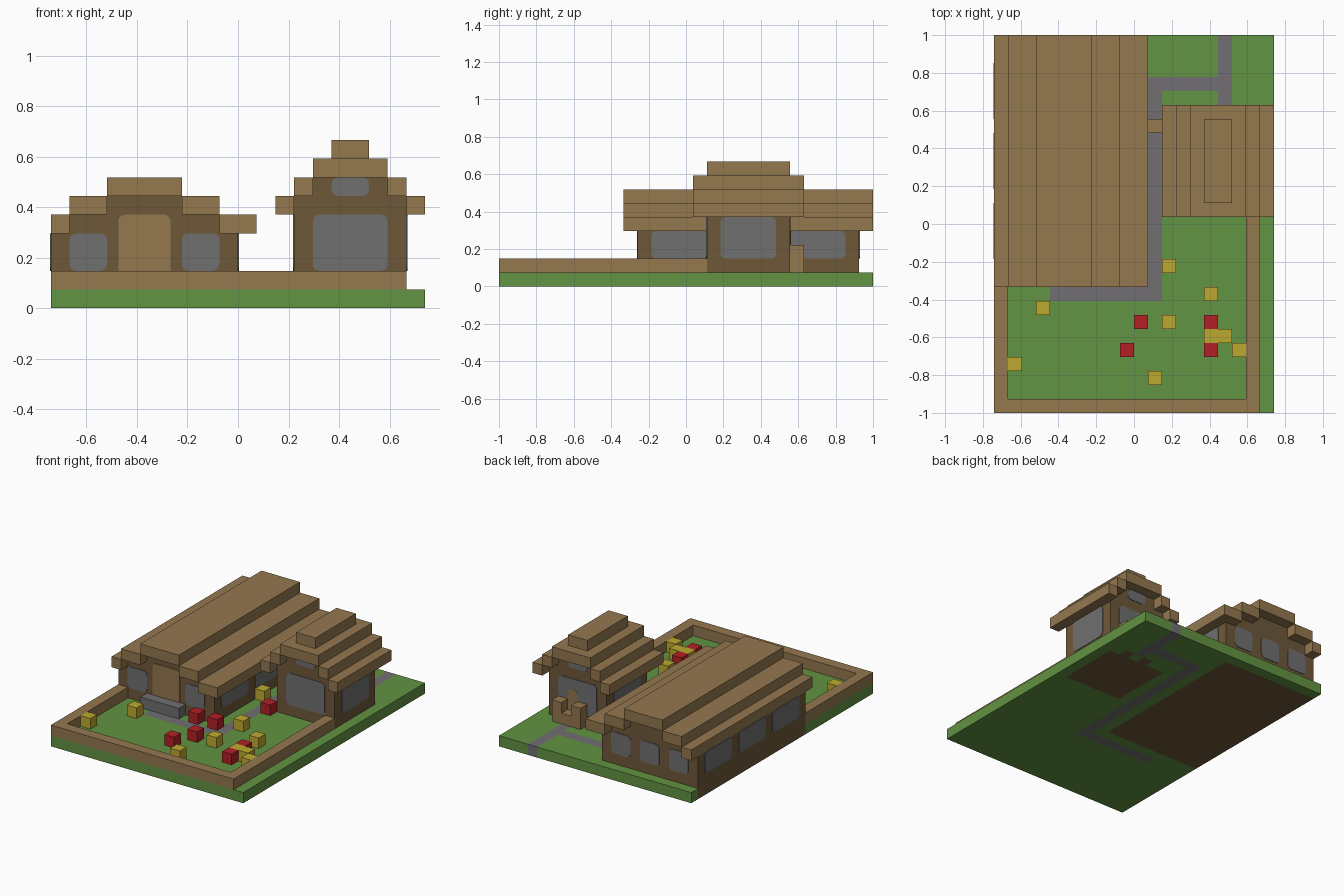
import bpy
import bmesh
from mathutils import Vector

if "Cube" in bpy.data.objects:
    bpy.data.objects.remove(bpy.data.objects["Cube"])

# The model sits on a block grid of 20 x 27 x 9 cells
NX, NY = 20, 27
U = 2 / NY
ORIGIN = Vector((NX / 2, NY / 2, 0))


def material(name, rgb):
    lin = [((c / 255 + 0.055) / 1.055) ** 2.4 for c in rgb] + [1]
    m = bpy.data.materials.new(name)
    m.use_nodes = True
    m.diffuse_color = lin
    bsdf = m.node_tree.nodes["Principled BSDF"]
    bsdf.inputs["Base Color"].default_value = lin
    bsdf.inputs["Roughness"].default_value = 0.9
    return m


GRASS = material("grass green", (98, 147, 66))
PATH = material("path grey", (113, 111, 114))
GLASS = material("window grey", (112, 112, 113))
WOOD = material("light wood", (148, 120, 79))
WALL = material("dark wood", (110, 88, 57))
RED = material("flower red", (180, 32, 37))
YELLOW = material("flower yellow", (190, 170, 48))


def finish(bm, name, *mats):
    for v in bm.verts:
        v.co = (v.co - ORIGIN) * U
    bmesh.ops.recalc_face_normals(bm, faces=bm.faces)
    mesh = bpy.data.meshes.new(name)
    bm.to_mesh(mesh)
    bm.free()
    for m in mats:
        mesh.materials.append(m)
    obj = bpy.data.objects.new(name, mesh)
    bpy.context.collection.objects.link(obj)
    return obj


def add_box(bm, xs, ys, zs):
    verts = bmesh.ops.create_cube(bm, size=1)["verts"]
    for v in verts:
        v.co = Vector([a + (c + 0.5) * (b - a) for c, (a, b) in zip(v.co, (xs, ys, zs))])
    return verts


def boxes(name, mat, items):
    bm = bmesh.new()
    for item in items:
        add_box(bm, *item)
    return finish(bm, name, mat)


def plate(name, mat, axis, at, span, zs, thick=0.05):
    """Thin rounded panel lying on a wall that faces along the axis (0 = x, 1 = y)."""
    bm = bmesh.new()
    slab = (at - thick, at + thick)
    dims = (slab, span) if axis == 0 else (span, slab)
    add_box(bm, *dims, zs)
    corners = [e for e in bm.edges
               if abs((e.verts[0].co - e.verts[1].co)[axis]) > thick]
    bmesh.ops.bevel(bm, geom=corners, offset=0.35, segments=3, profile=0.5, affect="EDGES")
    return finish(bm, name, mat)


# Ground slab, coloured cell by cell: grass, path and house footprints
def inside(x, y, rects):
    return any(x0 < x < x1 and y0 < y < y1 for x0, x1, y0, y1 in rects)


paths = [(4, 12, 8, 9), (11, 12, 8, 24), (11, 17, 23, 24), (16, 17, 22, 27)]
footprints = [(0, 10, 10, 26), (13, 19, 15, 21), (15, 16, 21, 22), (17, 18, 21, 22)]
bm = bmesh.new()
bmesh.ops.create_grid(bm, x_segments=NX, y_segments=NY, size=0.5)
for v in bm.verts:
    v.co = Vector((round((v.co.x + 0.5) * NX), round((v.co.y + 0.5) * NY), 0))
top = bmesh.ops.extrude_face_region(bm, geom=bm.faces[:], use_keep_orig=True)["geom"]
bmesh.ops.translate(bm, verts=[g for g in top if isinstance(g, bmesh.types.BMVert)], vec=(0, 0, 1))
bmesh.ops.recalc_face_normals(bm, faces=bm.faces)
for f in bm.faces:
    c = f.calc_center_median() - f.normal * 0.3
    f.material_index = 2 if inside(c.x, c.y, footprints) else 1 if inside(c.x, c.y, paths) else 0
finish(bm, "ground", GRASS, PATH, WALL)

# Low garden border
boxes("garden_border", WOOD, [
    ((0, 19), (0, 1), (1, 2)),
    ((0, 1), (1, 10), (1, 2)),
    ((18, 19), (1, 15), (1, 2)),
])


# Stepped houses: layers are (half width, z range); roof steps are (inner, outer, z)
def house(name, cx, walls, wall_y, steps, roof_y):
    boxes(name + "_walls", WALL, [((cx - w, cx + w), wall_y, zs) for w, zs in walls])
    items = []
    for inner, outer, z in steps:
        if inner == 0:
            items.append(((cx - outer, cx + outer), roof_y, (z, z + 1)))
        else:
            items.append(((cx + inner, cx + outer), roof_y, (z, z + 1)))
            items.append(((max(0, cx - outer), cx - inner), roof_y, (z, z + 1)))
    boxes(name + "_roof", WOOD, items)


house("long_house", 5, [(5, (1, 4)), (4, (4, 5)), (2, (5, 6))], (10, 26),
      [(4, 6, 4), (2, 4, 5), (0, 2, 6)], (9, 27))
house("small_house", 16, [(3, (1, 6)), (2, (6, 7))], (15, 21),
      [(3, 4, 5), (2, 3, 6), (0, 2, 7)], (14, 22))
boxes("small_house_ridge", WOOD, [((15, 17), (15, 21), (8, 9))])

# Long house windows and doors
for x in (1, 7):
    plate("front_window", GLASS, 1, 10, (x, x + 2), (2, 4))
for x in (1, 4, 7):
    plate("back_window", GLASS, 1, 26, (x, x + 2), (2, 4))
for wall_x in (0, 10):
    for y in (11, 16, 21):
        plate("side_window", GLASS, 0, wall_x, (y, y + 4), (2, 4))
plate("front_door", WOOD, 1, 10, (3.6, 6.4), (1, 5))
plate("side_door", WOOD, 0, 10, (20, 21), (1, 4))

# Small house windows and door
for wall_x in (13, 19):
    plate("small_house_side_window", GLASS, 0, wall_x, (16, 20), (2, 5))
for wall_y in (15, 21):
    plate("small_house_window", GLASS, 1, wall_y, (14, 18), (2, 5))
    plate("gable_window", GLASS, 1, wall_y, (15, 17), (6, 7))
plate("back_door", WOOD, 1, 21, (16, 17), (1, 4), 0.065)

# Steps and porch posts
boxes("front_step", PATH, [((3, 7), (9, 10), (1, 2))])
boxes("side_step", WOOD, [((10, 12), (20, 21), (1, 2))])
boxes("back_step", WOOD, [((16, 17), (21, 22), (1, 2))])
boxes("porch_posts", WOOD, [((x, x + 1), (21, 22), (1, 3)) for x in (15, 17)])

# Block flowers in the garden
reds = [(10, 6), (9, 4), (15, 6), (15, 4), (8, 9), (10, 9), (12, 14)]
yellows = [(12, 10), (15, 8), (3, 7), (12, 6), (15, 5), (16, 5), (17, 4), (1, 3), (11, 2), (10, 16)]
for name, mat, cells in (("red_flowers", RED, reds), ("yellow_flowers", YELLOW, yellows)):
    boxes(name, mat, [((x, x + 1), (y, y + 1), (1, 2)) for x, y in cells])
